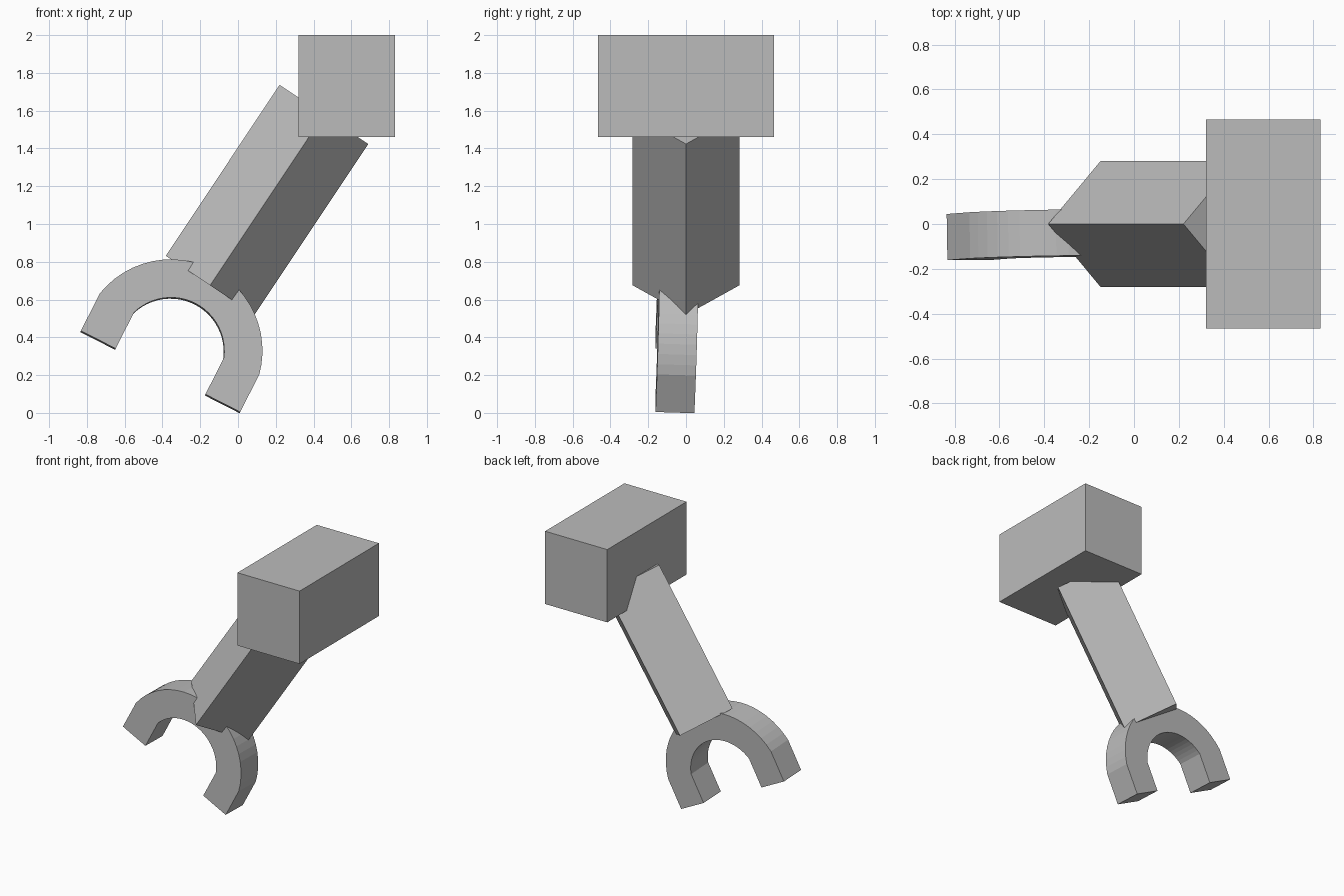
import bpy
import bmesh
from math import atan2, cos, sin, radians, hypot
from mathutils import Matrix, Vector

cube = bpy.data.objects.get("Cube")
if cube:
    bpy.data.objects.remove(cube, do_unlink=True)

# One plain grey for everything
grey = bpy.data.materials.new("plain_grey")
grey.use_nodes = True
grey.diffuse_color = (0.5, 0.5, 0.5, 1)
grey.node_tree.nodes["Principled BSDF"].inputs["Base Color"].default_value = (0.5, 0.5, 0.5, 1)

# Block at the top
bpy.ops.mesh.primitive_cube_add(size=1, location=(0.576, 0, 1.73))
block = bpy.context.object
block.name = "top_block"
block.scale = (0.51, 0.93, 0.54)
block.data.materials.append(grey)

# Slanted square arm, standing on its edge
low, high = Vector((-0.148, 0, 0.675)), Vector((0.455, 0, 1.58))
axis = high - low
bpy.ops.mesh.primitive_cylinder_add(
    vertices=4, radius=0.282, depth=axis.length,
    location=(low + high) / 2, rotation=(0, atan2(axis.x, axis.z), 0))
arm = bpy.context.object
arm.name = "slanted_arm"
arm.data.materials.append(grey)


# Open clamp: an arc with two short straight legs, in local x (across) and z (up)
def clamp_edge(radius, start, steps=24):
    arc = [radians(start + (180 - 2 * start) * i / steps) for i in range(steps + 1)]
    points = [(radius * cos(a), radius * sin(a)) for a in arc]
    foot = -0.123
    return [(points[0][0], foot)] + points + [(points[-1][0], foot)]


outer = clamp_edge(0.484, 12)
inner = clamp_edge(0.282, 19)
bm = bmesh.new()
half = 0.103
rows = []
for (ox, oz), (ix, iz) in zip(outer, inner):
    corners = [(ox, -half, oz), (ox, half, oz), (ix, half, iz), (ix, -half, iz)]
    rows.append([bm.verts.new(c) for c in corners])
for a, b in zip(rows, rows[1:]):
    for k in range(4):
        n = (k + 1) % 4
        bm.faces.new((a[k], a[n], b[n], b[k]))
bm.faces.new(rows[0])
bm.faces.new(rows[-1])
bmesh.ops.recalc_face_normals(bm, faces=bm.faces)
mesh = bpy.data.meshes.new("clamp")
bm.to_mesh(mesh)
bm.free()
mesh.materials.append(grey)
clamp = bpy.data.objects.new("clamp", mesh)
bpy.context.collection.objects.link(clamp)
clamp.matrix_world = (Matrix.Translation((-0.356, -0.054, 0.326))
                      @ Matrix.Rotation(radians(27), 4, "Y")
                      @ Matrix.Rotation(radians(-2), 4, "X"))
